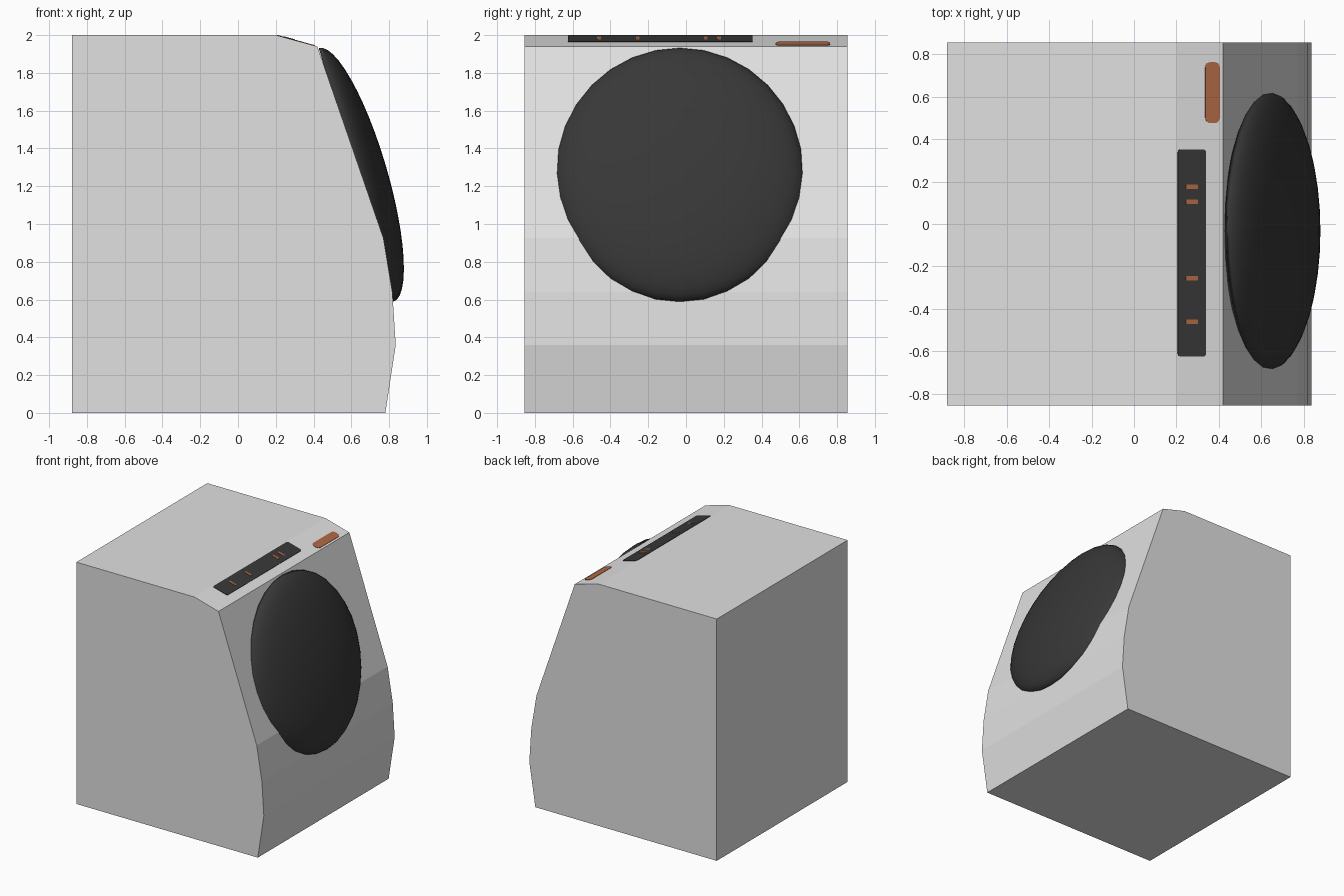
import bpy, bmesh, math
from mathutils import Matrix, Vector

if "Cube" in bpy.data.objects:
    bpy.data.objects.remove(bpy.data.objects["Cube"])


def material(name, rgb):
    m = bpy.data.materials.new(name)
    m.diffuse_color = (*rgb, 1)
    m.use_nodes = True
    m.node_tree.nodes["Principled BSDF"].inputs["Base Color"].default_value = m.diffuse_color
    return m


GREY = material("light grey", (0.75, 0.75, 0.75))
DARK = material("charcoal", (0.039, 0.039, 0.039))
ORANGE = material("copper orange", (0.43, 0.14, 0.058))


def finish(bm, name, mat):
    bmesh.ops.recalc_face_normals(bm, faces=bm.faces[:])
    me = bpy.data.meshes.new(name)
    bm.to_mesh(me)
    bm.free()
    me.materials.append(mat)
    ob = bpy.data.objects.new(name, me)
    bpy.context.collection.objects.link(ob)
    return ob


def prism(name, points, direction, mat):
    """Extrude a closed outline along a direction."""
    bm = bmesh.new()
    face = bm.faces.new([bm.verts.new(p) for p in points])
    ext = bmesh.ops.extrude_face_region(bm, geom=[face])
    moved = [g for g in ext["geom"] if isinstance(g, bmesh.types.BMVert)]
    bmesh.ops.translate(bm, verts=moved, vec=direction)
    return finish(bm, name, mat)


# Cabinet: side profile with bowed front and sloped control strip
HALF = 0.855
profile = [(-0.88, 0), (0.78, 0), (0.835, 0.36), (0.817, 0.64), (0.77, 0.925),
           (0.42, 1.94), (0.2, 2), (-0.88, 2)]
prism("cabinet", [(x, -HALF, z) for x, z in profile], (0, 2 * HALF, 0), GREY)

# Domed door: front half of a flattened sphere, tilted with the front
bm = bmesh.new()
bmesh.ops.create_uvsphere(bm, u_segments=32, v_segments=24, radius=1)
bmesh.ops.bisect_plane(bm, geom=bm.verts[:] + bm.edges[:] + bm.faces[:],
                       plane_co=(0, 0, 0), plane_no=(0, 0, -1), clear_outer=True)
tilt = Matrix.Rotation(math.radians(90 - 16.4), 4, 'Y')
bm.transform(Matrix.Translation((0.625, -0.033, 1.26)) @ tilt
             @ Matrix.Diagonal((0.7, 0.66, 0.165, 1)))
for f in bm.faces:
    f.smooth = True
finish(bm, "door_dome", DARK)

# Thin rounded plates lying on the sloped control strip
SLOPE = 0.06 / 0.22
NORMAL = Vector((SLOPE, 0, 1)).normalized()


def plate(name, x0, x1, y0, y1, r, mat, lift):
    pts = []
    corners = [(x1 - r, y1 - r), (x0 + r, y1 - r), (x0 + r, y0 + r), (x1 - r, y0 + r)]
    for i, (cx, cy) in enumerate(corners):
        for k in range(5):
            a = math.pi / 2 * (i + k / 4)
            x, y = cx + r * math.cos(a), cy + r * math.sin(a)
            pts.append((x, y, 2 - (x - 0.2) * SLOPE - 0.002))
    prism(name, pts, NORMAL * (lift + 0.002), mat)


plate("display_panel", 0.205, 0.338, -0.625, 0.352, 0.015, DARK, 0.003)
plate("power_button", 0.335, 0.403, 0.475, 0.763, 0.025, ORANGE, 0.003)

# Small indicator marks on the display
for i, y in enumerate((-0.46, -0.255, 0.105, 0.175)):
    plate(f"indicator_{i + 1}", 0.242, 0.3, y - 0.01, y + 0.01, 0.004, ORANGE, 0.005)
